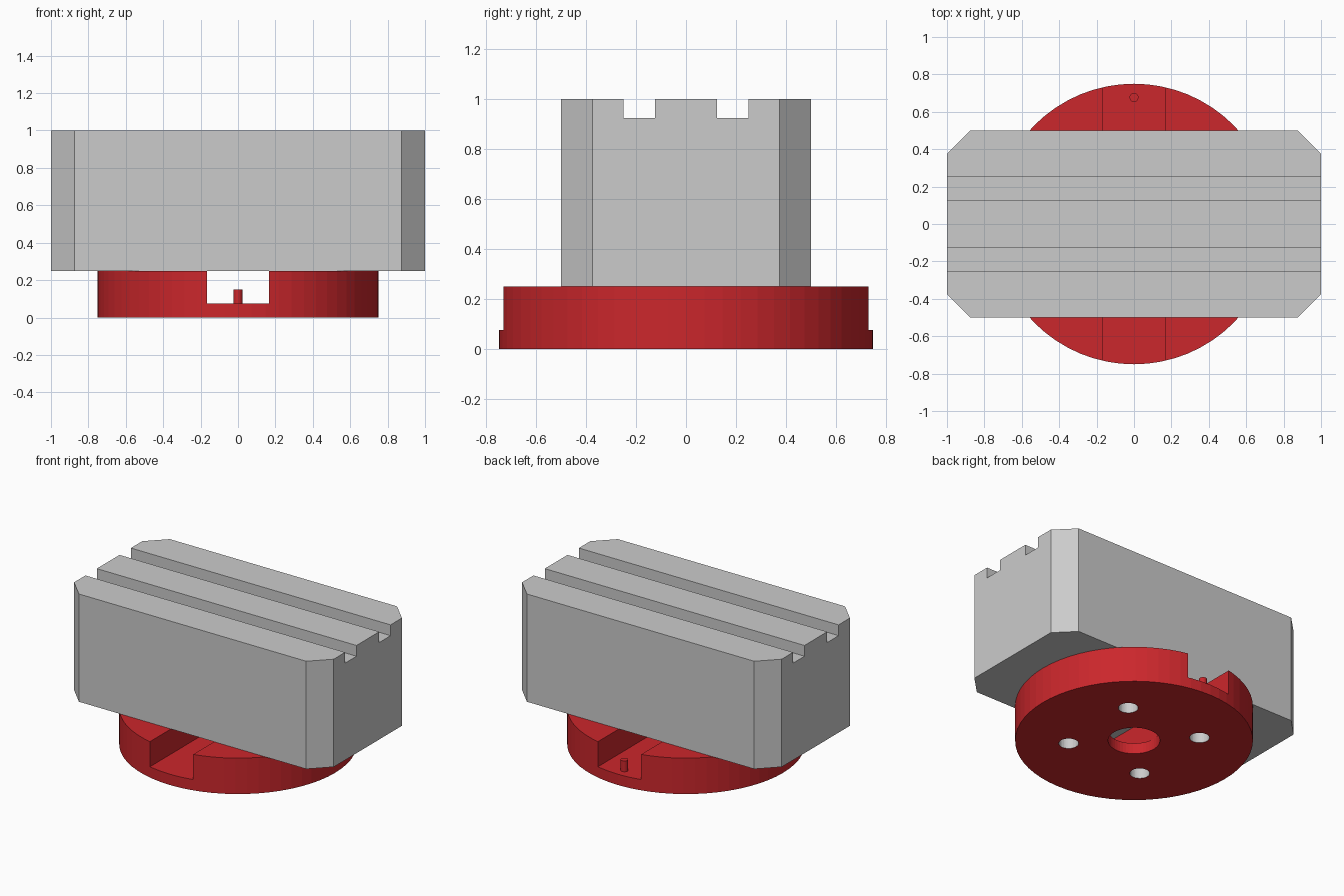
import bpy, bmesh
from math import pi
from mathutils import Matrix, Vector

if "Cube" in bpy.data.objects:
    bpy.data.objects.remove(bpy.data.objects["Cube"])


def make_object(name, bm, mats=()):
    bmesh.ops.recalc_face_normals(bm, faces=bm.faces)
    mesh = bpy.data.meshes.new(name)
    bm.to_mesh(mesh)
    bm.free()
    for m in mats:
        mesh.materials.append(m)
    obj = bpy.data.objects.new(name, mesh)
    bpy.context.collection.objects.link(obj)
    return obj


def add_cylinder(bm, x, y, z0, z1, r, sides):
    bmesh.ops.create_cone(bm, cap_ends=True, segments=sides, radius1=r, radius2=r,
                          depth=z1 - z0,
                          matrix=Matrix.Translation((x, y, (z0 + z1) / 2)))


def cut(target, cutter):
    cutter.hide_render = True
    cutter.hide_set(True)
    mod = target.modifiers.new(cutter.name, 'BOOLEAN')
    mod.operation = 'DIFFERENCE'
    mod.solver = 'EXACT'
    mod.object = cutter


red = bpy.data.materials.new("red")
red.diffuse_color = (0.6, 0.02, 0.025, 1)
red.use_nodes = True
red.node_tree.nodes["Principled BSDF"].inputs["Base Color"].default_value = red.diffuse_color

# Upper block: grooved section extruded along x, vertical corners chamfered
half = [(0.125, 1), (0.125, 0.925), (0.25, 0.925), (0.25, 1), (0.5, 1), (0.5, 0.25)]
profile = half + [(-y, z) for y, z in reversed(half)]
bm = bmesh.new()
face = bm.faces.new([bm.verts.new((-1, y, z)) for y, z in profile])
ext = bmesh.ops.extrude_face_region(bm, geom=[face], use_keep_orig=True)
bmesh.ops.translate(bm, vec=Vector((2, 0, 0)),
                    verts=[v for v in ext['geom'] if isinstance(v, bmesh.types.BMVert)])
bmesh.ops.recalc_face_normals(bm, faces=bm.faces)
corners = [e for e in bm.edges
           if all(abs(abs(v.co.y) - 0.5) < 1e-4 for v in e.verts)
           and abs(e.verts[0].co.z - e.verts[1].co.z) > 0.5]
bmesh.ops.bevel(bm, geom=corners, offset=0.125, offset_type='OFFSET',
                segments=1, affect='EDGES')
# exact chamfer size on both sides of each corner
make_object("grooved_block", bm)

# Round base with slot, centre bore and four bolt holes (bare grey walls)
bm = bmesh.new()
add_cylinder(bm, 0, 0, 0, 0.25, 0.75, 64)
base = make_object("round_base", bm, (red, None))

bm = bmesh.new()
bmesh.ops.create_cube(bm, size=1, matrix=Matrix.Translation((0, 0, 0.2375))
                      @ Matrix.Diagonal((0.333, 2, 0.325, 1)))
cut(base, make_object("slot_cutter", bm, (red, None)))

bm = bmesh.new()
add_cylinder(bm, 0, 0, -0.1, 0.15, 0.164, 48)
cut(base, make_object("centre_bore_cutter", bm, (red, None)))

bm = bmesh.new()
for sx in (-1, 1):
    for sy in (-1, 1):
        add_cylinder(bm, sx * 0.293, sy * 0.293, -0.1, 0.35, 0.0625, 32)
for f in bm.faces:
    f.material_index = 1
cut(base, make_object("bolt_hole_cutter", bm, (red, None)))

# Locating pin at the back of the slot
bm = bmesh.new()
add_cylinder(bm, 0, 0.677, 0.07, 0.15, 0.024, 24)
make_object("locating_pin", bm, (red,))
